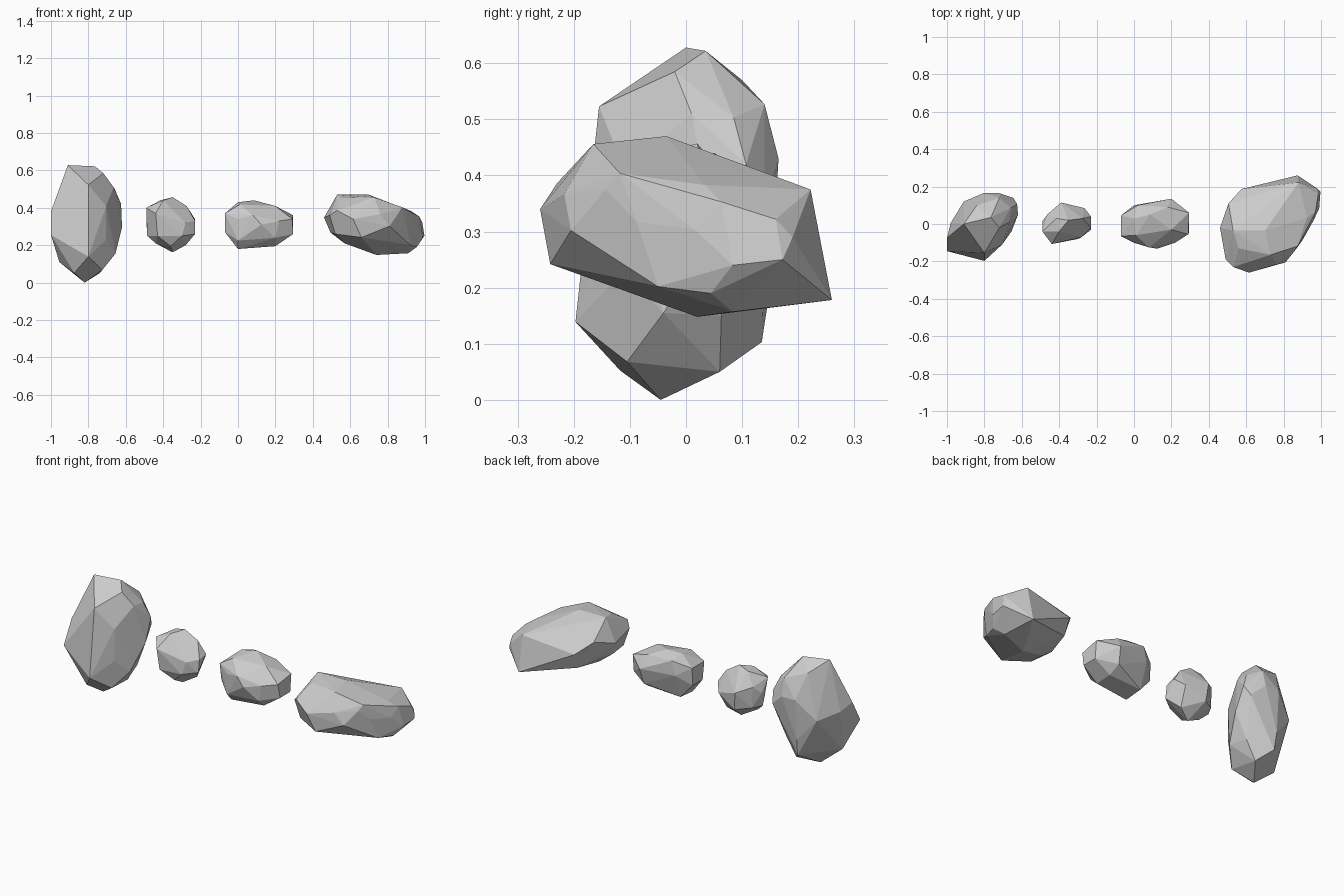
import bpy, bmesh
from math import radians


def rock(name, corners):
    """Faceted stone: convex hull of its corner points, near-flat facets merged."""
    bm = bmesh.new()
    for p in corners:
        bm.verts.new(p)
    bmesh.ops.convex_hull(bm, input=bm.verts[:])
    loose = [v for v in bm.verts if not v.link_faces]
    bmesh.ops.delete(bm, geom=loose, context='VERTS')
    bmesh.ops.dissolve_limit(bm, angle_limit=radians(5), verts=bm.verts[:], edges=bm.edges[:])
    bmesh.ops.recalc_face_normals(bm, faces=bm.faces[:])
    me = bpy.data.meshes.new(name)
    bm.to_mesh(me)
    bm.free()
    ob = bpy.data.objects.new(name, me)
    bpy.context.collection.objects.link(ob)
    return ob


# Tall upright rock on the left
rock("tall_rock", [
    (-.91, 0, .628), (-.765, .035, .622), (-.84, .1, .57), (-.72, -.02, .585),
    (-.665, .01, .51), (-.72, .14, .527), (-.66, .085, .503), (-.625, .107, .42),
    (-.8, -.155, .523), (-.8, -.197, .139), (-.705, -.11, .41), (-.705, -.11, .23),
    (-1, -.145, .255), (-1, -.075, .38), (-.98, .005, .35), (-.91, .12, .32),
    (-.805, .165, .43), (-.72, .165, .43), (-.645, .14, .36), (-.62, .05, .295),
    (-.655, -.04, .155), (-.68, .063, .15), (-.805, .15, .2),
    (-.955, -.05, .11), (-.875, -.117, .052), (-.725, -.105, .068),
    (-.74, .06, .05), (-.8, .135, .103), (-.82, -.045, 0)])

# Small roundish rock
rock("small_rock", [
    (-.35, .02, .457), (-.415, .03, .44), (-.4, -.04, .44), (-.275, .03, .41),
    (-.49, -.04, .4), (-.49, .015, .33), (-.485, 0, .25), (-.44, -.107, .37), (-.43, -.095, .25),
    (-.28, -.07, .32), (-.3, -.08, .25), (-.23, -.03, .26), (-.23, .04, .34), (-.23, -.02, .33),
    (-.265, .085, .3), (-.39, .115, .34), (-.38, .105, .24), (-.46, .055, .37), (-.455, .055, .25),
    (-.44, -.02, .21), (-.35, 0, .162), (-.28, .03, .2), (-.36, -.06, .195)])

# Medium rock lying on its side
rock("medium_rock", [
    (.085, .05, .44), (0, .03, .43), (.01, -.06, .418), (.02, .1, .41), (.2, -.03, .41), (.18, .09, .4),
    (-.07, .045, .37), (-.07, -.065, .37), (-.07, -.05, .27), (-.07, .04, .27), (0, .1, .33),
    (0, -.1, .34), (0, -.1, .225), (.08, -.125, .36), (.125, -.132, .31), (.22, -.1, .33), (.2, -.1, .24),
    (.295, .06, .36), (.29, -.055, .34), (.295, -.04, .26), (.295, .05, .26),
    (.2, .135, .33), (.19, .11, .24), (0, -.06, .18), (0, .05, .19), (.2, -.05, .195), (.2, .05, .2)])

# Large slanting slab on the right
rock("large_rock", [
    (.53, -.035, .47), (.7, -.035, .47), (.56, -.13, .453), (.73, -.165, .456),
    (.875, -.118, .404), (.86, -.143, .375), (.76, -.217, .367),
    (.925, .033, .383), (.97, .063, .353), (.88, .222, .375), (.985, .16, .322), (.98, .19, .29),
    (.997, .172, .25), (.99, .083, .24), (.958, .015, .304), (.9, -.088, .317), (.81, -.205, .302),
    (.615, -.26, .34), (.53, -.23, .386), (.49, -.19, .36), (.46, -.02, .348), (.505, .11, .39),
    (.575, .187, .33), (.58, .15, .24), (.495, -.05, .267), (.52, -.18, .26), (.57, -.03, .21),
    (.66, -.242, .242), (.74, .02, .148), (.92, -.05, .202), (.955, .044, .19), (.91, .083, .157),
    (.875, .26, .178)])
